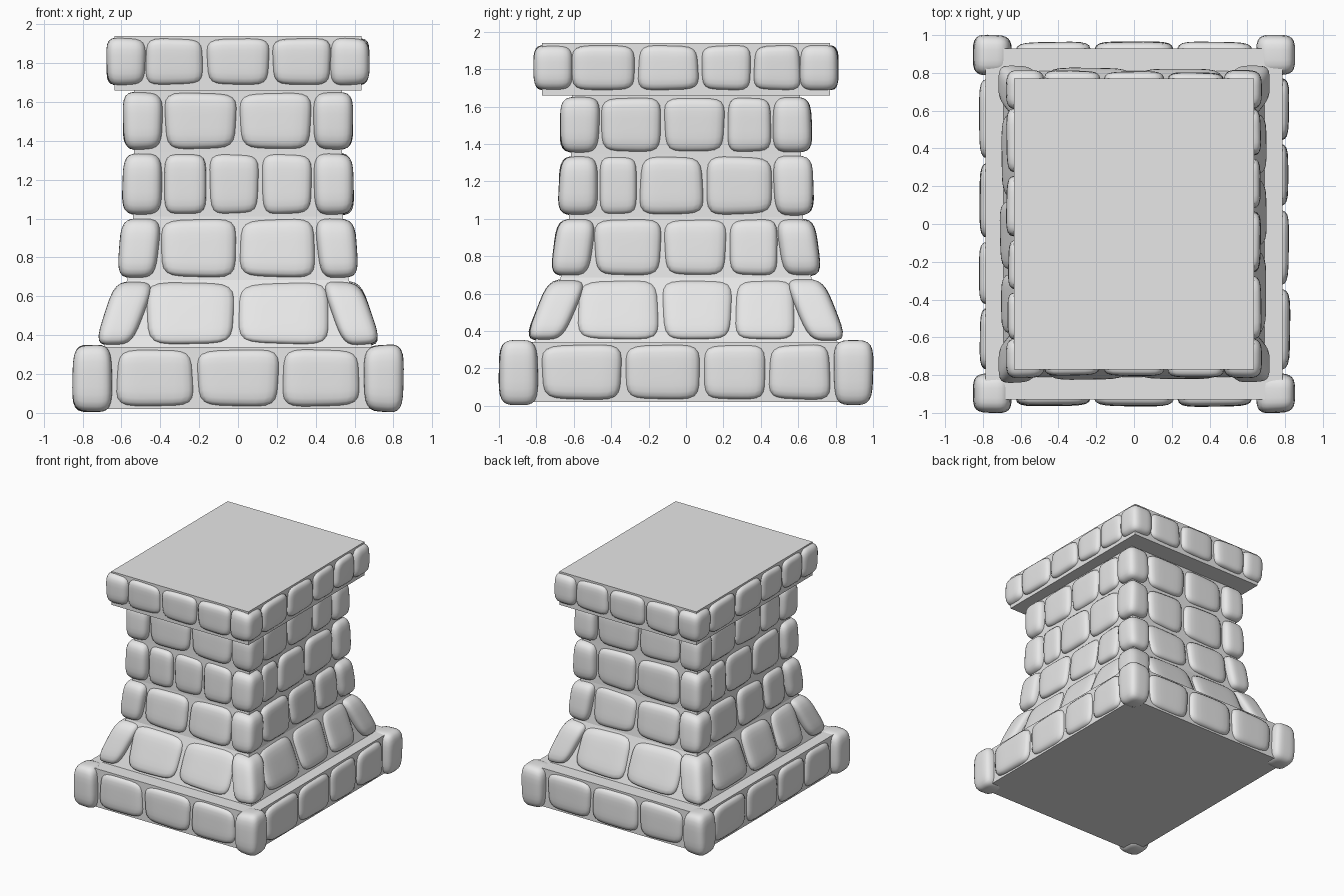
import bpy, bmesh, random
from mathutils import Vector

random.seed(4)
cube = bpy.data.objects.get("Cube")
if cube:
    bpy.data.objects.remove(cube)

stone_grey = bpy.data.materials.new("stone_grey")
stone_grey.use_nodes = True
GREY = (0.8, 0.8, 0.8, 1.0)
stone_grey.diffuse_color = GREY
stone_grey.node_tree.nodes["Principled BSDF"].inputs["Base Color"].default_value = GREY

# Courses: name, bottom, top, core half sizes (x, y) at bottom and top,
# joints between stones on front, side and back
COURSES = [
    ("base", 0.02, 0.34, (0.785, 0.93), (0.785, 0.93),
     [-0.22, 0.22], [-0.335, 0.085, 0.435], [-0.22, 0.22]),
    ("flare", 0.34, 0.685, (0.69, 0.81), (0.57, 0.67),
     [-0.01], [-0.135, 0.255], [-0.01]),
    ("lower", 0.685, 1.01, (0.57, 0.67), (0.54, 0.625),
     [0.0], [-0.125, 0.225], [0.0]),
    ("middle", 1.01, 1.345, (0.54, 0.625), (0.535, 0.615),
     [-0.155, 0.115], [-0.255, 0.1], [-0.02]),
    ("upper", 1.345, 1.66, (0.535, 0.615), (0.535, 0.61),
     [0.0], [-0.125, 0.215], [0.0]),
    ("cap", 1.675, 1.94, (0.635, 0.77), (0.635, 0.77),
     [-0.17, 0.17], [-0.265, 0.075, 0.355], [-0.17, 0.17]),
]
CORNER_IN, CORNER_OUT, GAP = 0.15, 0.06, 0.01


def finish(bm, name, smooth):
    bmesh.ops.recalc_face_normals(bm, faces=bm.faces)
    for f in bm.faces:
        f.smooth = smooth
    mesh = bpy.data.meshes.new(name)
    bm.to_mesh(mesh)
    bm.free()
    mesh.materials.append(stone_grey)
    obj = bpy.data.objects.new(name, mesh)
    bpy.context.collection.objects.link(obj)
    return obj


def add_pillow(bm, place, power):
    """Rounded block in unit space, sent through place(u, v, w)."""
    part = bmesh.new()
    bmesh.ops.create_cube(part, size=2)
    bmesh.ops.subdivide_edges(part, edges=part.edges[:], cuts=7, use_grid_fill=True)
    skew = [random.uniform(-0.05, 0.05) for _ in range(4)]
    copies = {}
    for v in part.verts:
        p = v.co
        n = sum(abs(c) ** power for c in p) ** (1 / power)
        u, h, w = p / n
        # slight wedge shape so that no two stones match
        u, h = u * (1 - 0.03 + skew[0] * h), h * (1 - 0.03 + skew[1] * u)
        w *= 1 + skew[2] * u + skew[3] * h
        copies[v] = bm.verts.new(place(u, h, w))
    for f in part.faces:
        bm.faces.new([copies[v] for v in f.verts])
    part.free()


def add_face_stone(bm, course, axis, sign, a, b):
    """Stone spanning a..b along one wall; axis 1 is front/back, 0 the sides."""
    _, z0, z1, low, high = course[:5]
    mid, half = (a + b) / 2, (b - a) / 2 - GAP / 2
    zm, zh = (z0 + z1) / 2, (z1 - z0) / 2 - GAP
    out = random.uniform(0.03, 0.042)

    def place(u, h, w):
        z = zm + h * zh
        wall = low[axis] + (high[axis] - low[axis]) * (z - z0) / (z1 - z0)
        depth = wall + out + 0.075 * (w - 1)
        t = mid + u * half
        p = (t, -depth) if axis else (depth, t)
        return Vector((p[0] * sign, p[1] * sign, z))
    add_pillow(bm, place, 5)


def add_corner_stone(bm, course, sx, sy):
    """Quoin wrapped round one vertical edge."""
    name, z0, z1, low, high = course[:5]
    bottom = 0.0 if name == "base" else z0 + 0.005
    top = z1 + (0.015 if name == "base" else -0.005)
    half = (CORNER_IN + CORNER_OUT) / 2
    extra = 0.01 if name == "base" else -0.015 if name == "cap" else 0

    def place(u, h, w):
        z = (bottom + top) / 2 + h * (top - bottom) / 2
        k = (z - z0) / (z1 - z0)
        x, y = (low[i] + (high[i] - low[i]) * k + CORNER_OUT + extra - half for i in (0, 1))
        return Vector((sx * (x + u * half), sy * (y + w * half), z))
    add_pillow(bm, place, 4)


# Mortar core lofted through the course sections
bm = bmesh.new()
rings = []
for c in COURSES:
    base_z = COURSES[4][2] if c[0] == "cap" else c[1]
    for z, (hx, hy) in ((base_z, c[3]), (c[2], c[4])):
        rings.append([bm.verts.new((sx * hx, sy * hy, z))
                      for sx, sy in ((-1, -1), (1, -1), (1, 1), (-1, 1))])
for r, s in zip(rings, rings[1:]):
    for i in range(4):
        j = (i + 1) % 4
        bm.faces.new((r[i], r[j], s[j], s[i]))
bm.faces.new(rings[0][::-1])
bm.faces.new(rings[-1])
bmesh.ops.remove_doubles(bm, verts=bm.verts, dist=0.0005)
finish(bm, "mortar_core", False)

# Wall stones and corner stones of each course
for course in COURSES:
    name, low, high = course[0], course[3], course[4]
    front, side, back = course[5:]
    walls = bmesh.new()
    for axis, sign, joints in ((1, 1, front), (0, 1, side), (1, -1, back), (0, -1, side)):
        along = 1 - axis
        end = (low[along] + high[along]) / 2 - CORNER_IN
        edges = [-end, *joints, end]
        for a, b in zip(edges, edges[1:]):
            add_face_stone(walls, course, axis, sign, a, b)
    finish(walls, name + "_wall_stones", True)

    corners = bmesh.new()
    for sx in (-1, 1):
        for sy in (-1, 1):
            add_corner_stone(corners, course, sx, sy)
    finish(corners, name + "_corner_stones", True)
